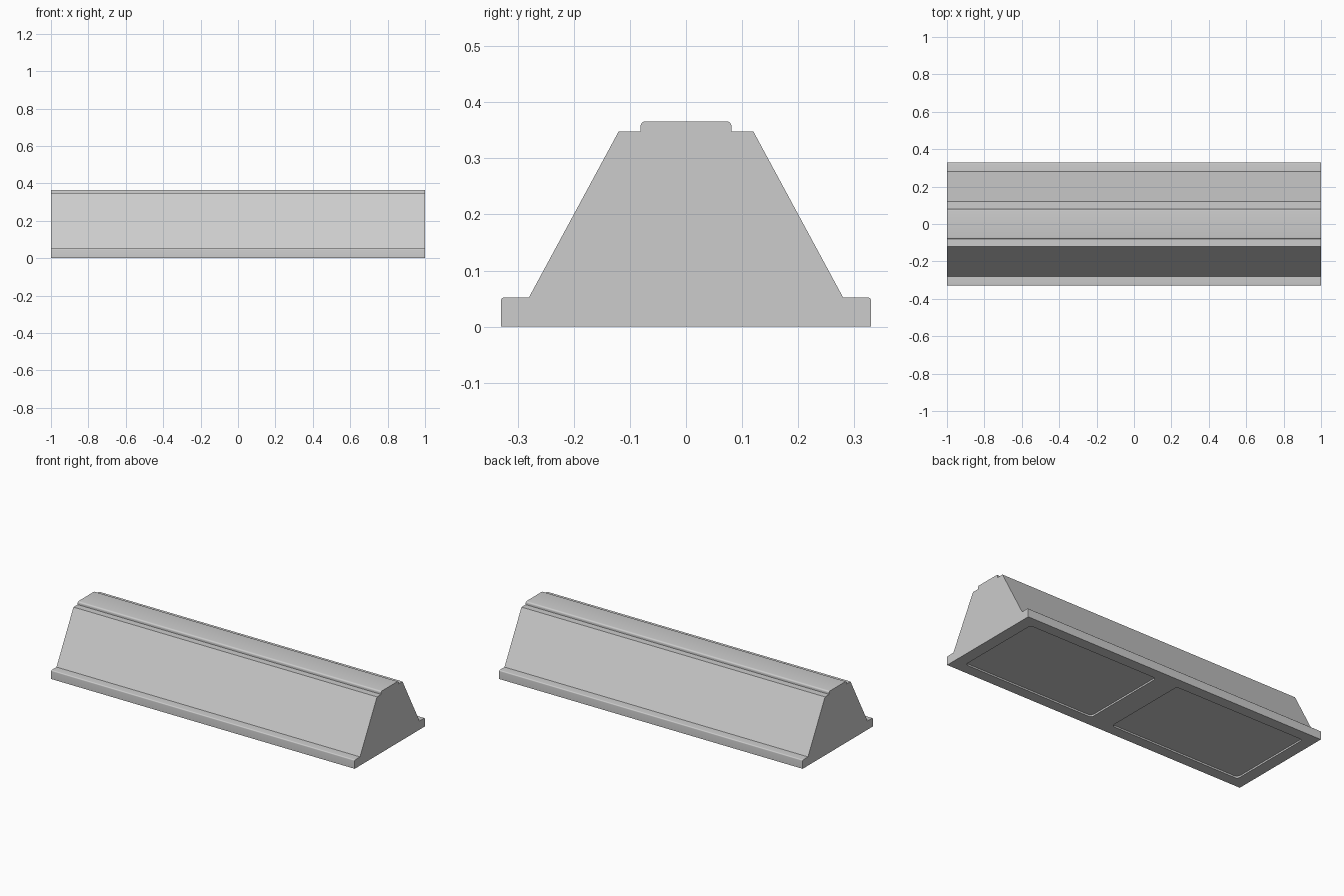
import bpy
import bmesh
from math import sin, cos, radians

default = bpy.data.objects.get("Cube")
if default:
    bpy.data.objects.remove(default)

LENGTH = 2.0

grey = bpy.data.materials.new("light_grey")
grey.use_nodes = True
grey.diffuse_color = (0.604, 0.604, 0.604, 1)
grey.node_tree.nodes["Principled BSDF"].inputs["Base Color"].default_value = grey.diffuse_color


def new_object(name, bm):
    mesh = bpy.data.meshes.new(name)
    bmesh.ops.recalc_face_normals(bm, faces=bm.faces)
    bm.to_mesh(mesh)
    bm.free()
    mesh.materials.append(grey)
    obj = bpy.data.objects.new(name, mesh)
    bpy.context.collection.objects.link(obj)
    return obj


def rounded(y, z, r, steps=5):
    """Rounded outer top corner at (y, z)."""
    angles = [radians(90 * i / steps) for i in range(steps + 1)]
    return [(y - r + r * cos(a), z - r + r * sin(a)) for a in angles]


# Half of the cross-section: foot flange, sloped side, shoulder, raised cap
half = [(0.33, 0)]
half += rounded(0.33, 0.052, 0.006)
half += [(0.28, 0.052), (0.12, 0.348), (0.081, 0.348)]
half += rounded(0.081, 0.366, 0.009)
profile = half + [(-y, z) for y, z in reversed(half)]

# Body: the profile drawn out along its length
bm = bmesh.new()
end = bm.faces.new([bm.verts.new((-LENGTH / 2, y, z)) for y, z in profile])
out = bmesh.ops.extrude_face_region(bm, geom=[end], use_keep_orig=True)
moved = [g for g in out["geom"] if isinstance(g, bmesh.types.BMVert)]
bmesh.ops.translate(bm, verts=moved, vec=(LENGTH, 0, 0))
body = new_object("ridge_body", bm)

# Two shallow rounded recesses in the underside
for side, label in ((-1, "right"), (1, "left")):
    bm = bmesh.new()
    bmesh.ops.create_cube(bm, size=1)
    bmesh.ops.scale(bm, verts=bm.verts, vec=(0.86, 0.53, 0.02))
    bmesh.ops.translate(bm, verts=bm.verts, vec=(side * 0.5, 0, 0))
    upright = [e for e in bm.edges if abs(e.verts[0].co.z - e.verts[1].co.z) > 0.01]
    bmesh.ops.bevel(bm, geom=upright, offset=0.02, segments=5, profile=0.5, affect="EDGES")
    cutter = new_object(label + "_recess_cutter", bm)
    cutter.hide_render = True

    cut = body.modifiers.new(label + "_recess", "BOOLEAN")
    cut.operation = "DIFFERENCE"
    cut.solver = "EXACT"
    cut.object = cutter
    bpy.context.view_layer.objects.active = body
    bpy.ops.object.modifier_apply(modifier=cut.name)
    bpy.data.objects.remove(cutter)

# Smooth the small rounded corners, keep every other edge sharp
bpy.ops.object.select_all(action="DESELECT")
body.select_set(True)
bpy.context.view_layer.objects.active = body
bpy.ops.object.shade_smooth_by_angle(angle=radians(25))
